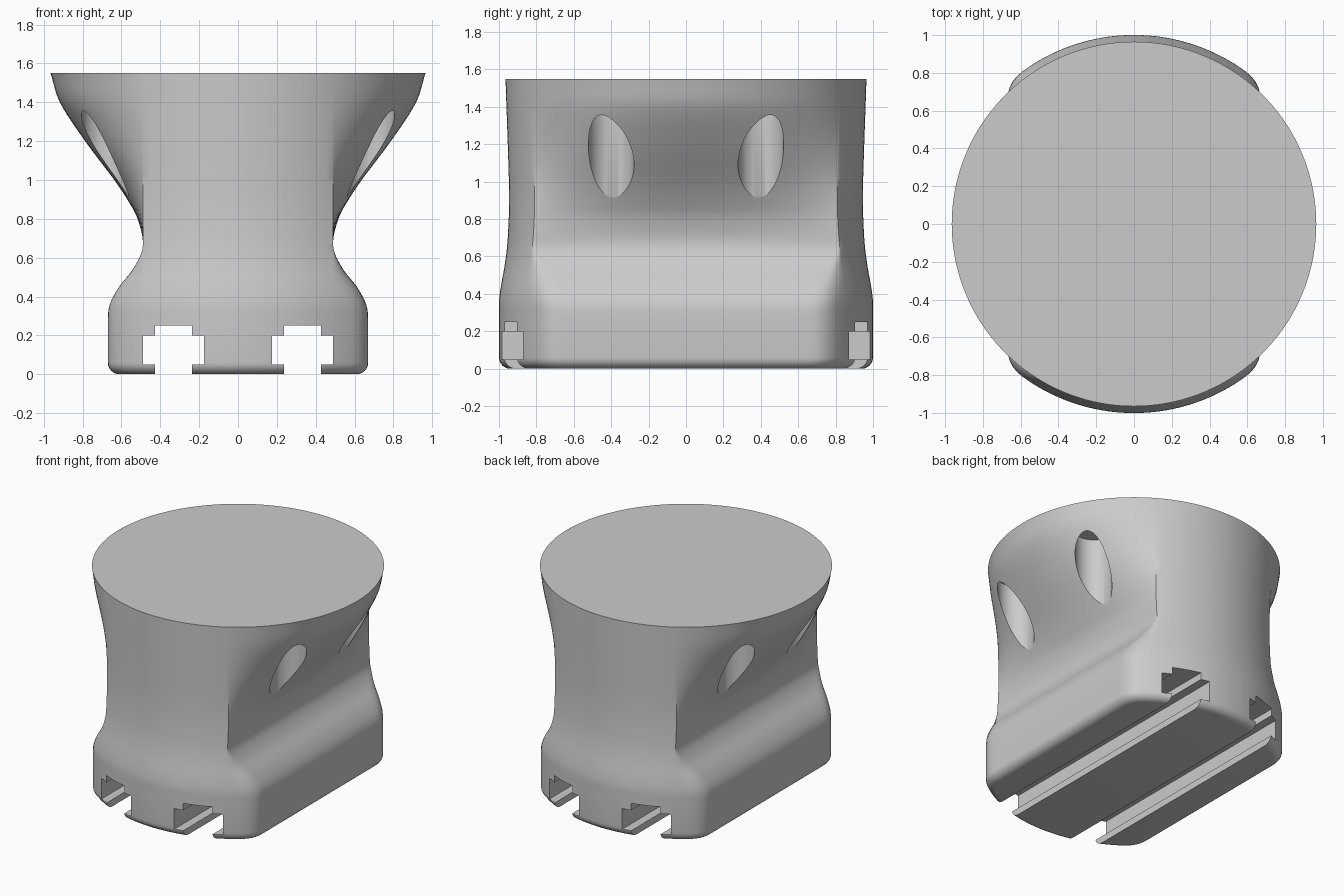
import bpy, bmesh, math

cube = bpy.data.objects.get("Cube")
if cube:
    bpy.data.objects.remove(cube, do_unlink=True)

grey = bpy.data.materials.new("light_grey")
grey.use_nodes = True
COLOUR = (0.6, 0.6, 0.6, 1)
grey.diffuse_color = COLOUR
grey.node_tree.nodes["Principled BSDF"].inputs["Base Color"].default_value = COLOUR

HEIGHT, TOP_R, CREASE, WAIST_Z = 1.55, 0.965, 0.49, 0.66
CREASE_Y = math.sqrt(TOP_R ** 2 - CREASE ** 2)

# Height, half width across x, radius of the bowed front and back
PROFILE = [(0.28, 0.67, 1.0), (0.36, 0.66, 1.0), (0.45, 0.612, 0.988),
           (0.55, 0.535, 0.97), (0.66, 0.49, 0.956), (0.8, 0.517, 0.948),
           (0.9, 0.57, 0.946), (1.0, 0.637, 0.947), (1.2, 0.787, 0.953),
           (1.4, 0.917, 0.96), (1.55, 0.965, 0.965)]


def spline(z, k):
    """Smooth value of profile column k at height z."""
    i = max(j for j in range(len(PROFILE) - 1) if PROFILE[j][0] <= z + 1e-9)
    a, b = PROFILE[i], PROFILE[i + 1]

    def slope(j):
        lo, hi = PROFILE[max(j - 1, 0)], PROFILE[min(j + 1, len(PROFILE) - 1)]
        return (hi[k] - lo[k]) / (hi[0] - lo[0]) if j else 0
    h = b[0] - a[0]
    t = (z - a[0]) / h
    return (a[k] * (1 + 2 * t) * (1 - t) ** 2 + b[k] * t * t * (3 - 2 * t)
            + h * slope(i) * t * (1 - t) ** 2 + h * slope(i + 1) * t * t * (t - 1))


def side_x(y, z, w, r):
    """Side surface: clipped disc with soft corners below, spreading to a disc above."""
    if z >= WAIST_Z:
        s = y / math.sqrt(r * r - CREASE ** 2) * CREASE_Y
        return CREASE + (w - CREASE) * (math.sqrt(TOP_R ** 2 - s * s) - CREASE) / (TOP_R - CREASE)
    c = math.sqrt(r * r - y * y)
    k = max(min(0.08, w - CREASE), 1e-5)
    blend = max(k - abs(w - c), 0) / k
    return min(w, c) - blend * blend * k / 4


def section(z, w, r):
    """Quarter outline from the side middle to the front middle, mirrored all round."""
    yc = math.sqrt(r * r - CREASE ** 2)
    quarter = []
    for i in range(25):
        y = yc * math.sin(math.pi / 2 * i / 24)
        quarter.append((side_x(y, z, w, r), y))
    a0 = math.asin(CREASE / r)
    for i in range(1, 13):
        a = a0 * (1 - i / 12)
        quarter.append((r * math.sin(a), r * math.cos(a)))
    half = quarter + [(-x, y) for x, y in quarter[-2::-1]]
    return half + [(x, -y) for x, y in half[-2:0:-1]]


# Rounded bottom edge, then the profile
FILLET = 0.06
rings = []
for i in range(7):
    a = math.pi / 2 * i / 6
    inset = FILLET * (1 - math.sin(a))
    rings.append((FILLET * (1 - math.cos(a)), 0.67 - inset, 1 - inset))
STEPS = 50
z0 = PROFILE[0][0]
for i in range(STEPS + 1):
    z = z0 + (HEIGHT - z0) * i / STEPS
    rings.append((z, spline(z, 1), spline(z, 2)))

# Body
bm = bmesh.new()
loops = [[bm.verts.new((x, y, z)) for x, y in section(z, w, r)] for z, w, r in rings]
n = len(loops[0])
for low, high in zip(loops, loops[1:]):
    for i in range(n):
        j = (i + 1) % n
        bm.faces.new((low[i], low[j], high[j], high[i]))
bm.faces.new(loops[0][::-1])
bm.faces.new(loops[-1])
bmesh.ops.recalc_face_normals(bm, faces=bm.faces)
mesh = bpy.data.meshes.new("body")
bm.to_mesh(mesh)
bm.free()
mesh.materials.append(grey)
body = bpy.data.objects.new("body", mesh)
bpy.context.collection.objects.link(body)
bpy.context.view_layer.objects.active = body


def cut(cutter):
    """Subtract the cutter from the body and discard it."""
    cutter.hide_render = True
    cutter.data.materials.append(grey)
    mod = body.modifiers.new("cut", 'BOOLEAN')
    mod.operation, mod.solver, mod.object = 'DIFFERENCE', 'EXACT', cutter
    bpy.context.view_layer.objects.active = body
    bpy.ops.object.modifier_apply(modifier=mod.name)
    bpy.data.objects.remove(cutter, do_unlink=True)


def slot_cutter(side):
    """Stepped rail profile run the full depth."""
    half = [(0.095, -0.1), (0.095, 0.05), (0.158, 0.05), (0.158, 0.2), (0.095, 0.2), (0.095, 0.25)]
    outline = half + [(-x, z) for x, z in half[::-1]]
    b = bmesh.new()
    face = b.faces.new([b.verts.new((side * 0.332 + x, -1.2, z)) for x, z in outline])
    out = bmesh.ops.extrude_face_region(b, geom=[face])
    bmesh.ops.translate(b, vec=(0, 2.4, 0),
                        verts=[v for v in out["geom"] if isinstance(v, bmesh.types.BMVert)])
    bmesh.ops.recalc_face_normals(b, faces=b.faces)
    m = bpy.data.meshes.new("slot_cutter")
    b.to_mesh(m)
    b.free()
    ob = bpy.data.objects.new("slot_cutter", m)
    bpy.context.collection.objects.link(ob)
    return ob


# Rail slots underneath and upright screw pockets in the flared sides
for sx in (-1, 1):
    cut(slot_cutter(sx))
    for sy in (-1, 1):
        bpy.ops.mesh.primitive_cylinder_add(vertices=48, radius=0.122, depth=0.7,
                                            location=(sx * 0.685, sy * 0.4, 1.07))
        bpy.context.view_layer.update()
        cut(bpy.context.object)

bpy.ops.object.select_all(action='DESELECT')
body.select_set(True)
bpy.context.view_layer.objects.active = body
bpy.ops.object.shade_smooth_by_angle(angle=math.radians(30))
